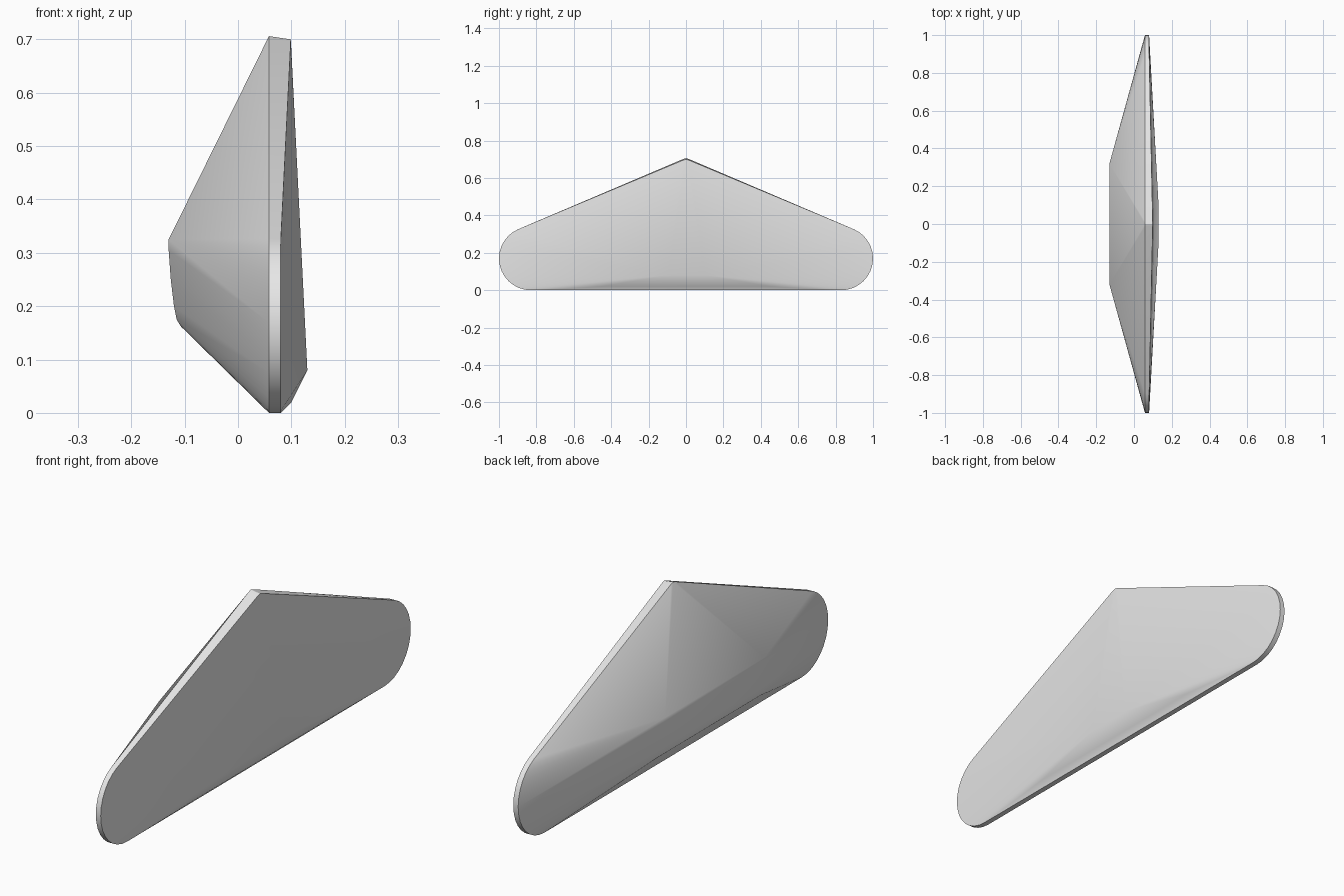
import bpy
import bmesh
from math import radians, sin, cos

cube = bpy.data.objects.get("Cube")
if cube:
    bpy.data.objects.remove(cube, do_unlink=True)

# Single grey finish
grey = bpy.data.materials.new("light grey")
grey.use_nodes = True
grey.diffuse_color = (0.8, 0.8, 0.8, 1)
grey.node_tree.nodes["Principled BSDF"].inputs["Base Color"].default_value = (0.8, 0.8, 0.8, 1)

RADIUS, END_Y = 0.17, 0.83     # rounded ends of the outline
ARC_STEPS, TANGENT = 14, 67
BACK_X, FRONT_X = 0.058, 0.08  # two edges of the rim band
SHOULDER_Z, PEAK_Z = 0.32, 0.706


def half_outline():
    """Half of the rounded triangle, from the base round to the peak."""
    pts = []
    for i in range(ARC_STEPS + 1):
        a = radians(-90 + (90 + TANGENT) * i / ARC_STEPS)
        pts.append((END_Y + RADIUS * cos(a), RADIUS + RADIUS * sin(a)))
    return pts + [(0.03, 0.693), (0.014, 0.702), (0, PEAK_Z)]


def mirrored(points):
    return sorted({(x, s * y, z) for x, y, z in points for s in (-1, 1)})


# Rim band, widening towards the peak
rim = []
for y, z in half_outline():
    rise = max(0, (z - SHOULDER_Z) / (PEAK_Z - SHOULDER_Z))
    rim.append((BACK_X, y, z))
    rim.append((FRONT_X + 0.019 * rise, y, z - 0.006 * rise))

# Deep ridge on one side, shallow bulge on the other
ridge = [(-0.13, 0.32, 0.325), (-0.13, 0.32, 0.305), (-0.126, 0.32, 0.25),
         (-0.12, 0.325, 0.20), (-0.115, 0.33, 0.175), (-0.107, 0.33, 0.162)]
bulge = [(0.13, 0.1, 0.08), (0.10, 0.45, 0.02)]

# Faceted shell stretched over the rim, ridge and bulge
bm = bmesh.new()
for p in mirrored(rim + ridge + bulge):
    bm.verts.new(p)
hull = bmesh.ops.convex_hull(bm, input=bm.verts[:])
loose = [v for v in bm.verts if not v.link_faces]
bmesh.ops.delete(bm, geom=loose, context='VERTS')
bmesh.ops.dissolve_limit(bm, angle_limit=radians(0.3), verts=bm.verts[:], edges=bm.edges[:])
bmesh.ops.recalc_face_normals(bm, faces=bm.faces[:])

mesh = bpy.data.meshes.new("faceted_shell")
bm.to_mesh(mesh)
bm.free()
mesh.materials.append(grey)
shell = bpy.data.objects.new("faceted_shell", mesh)
bpy.context.collection.objects.link(shell)

bpy.ops.object.select_all(action='DESELECT')
shell.select_set(True)
bpy.context.view_layer.objects.active = shell
bpy.ops.object.shade_smooth_by_angle(angle=radians(30))
